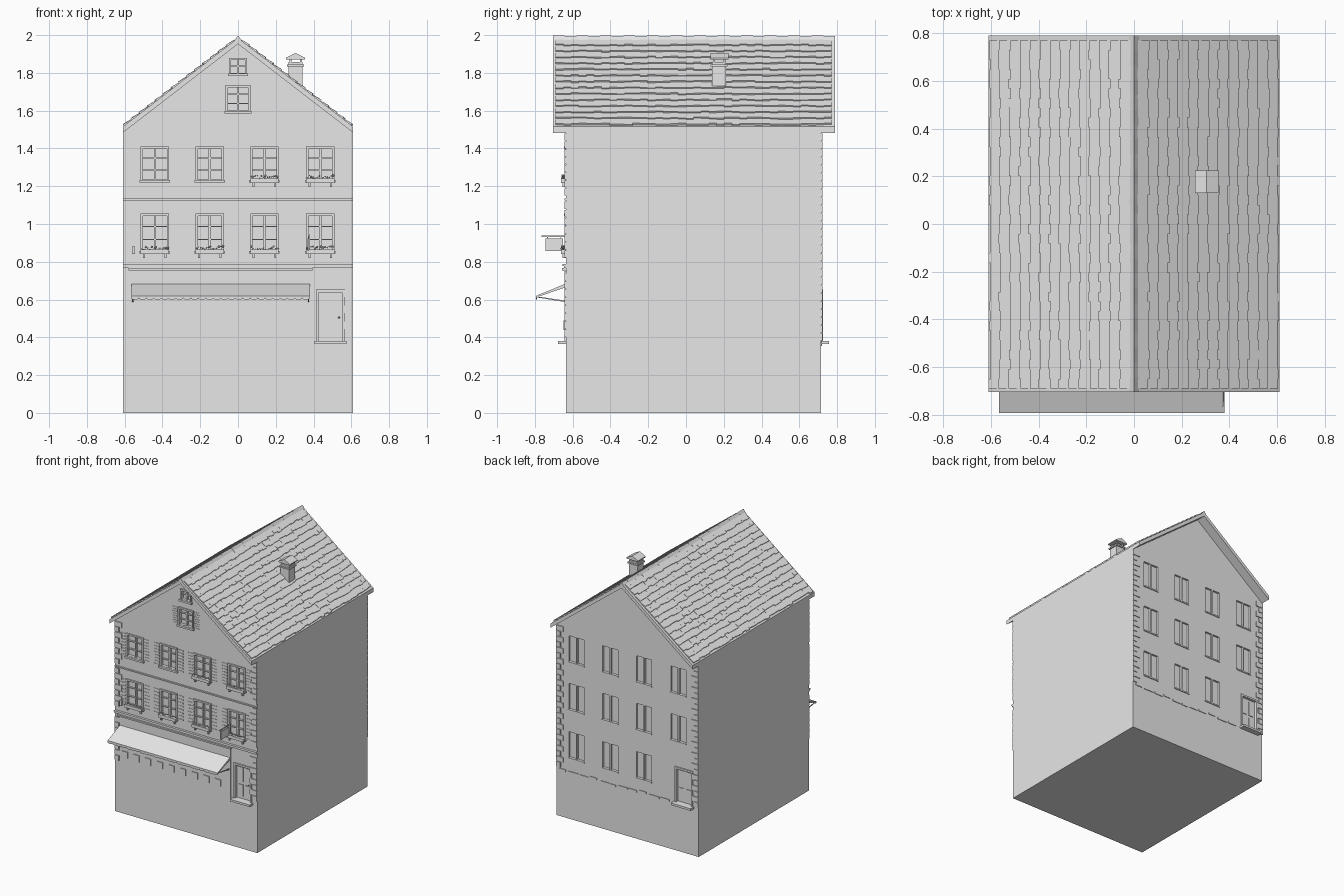
import bpy, bmesh, math, random
from mathutils import Matrix, Vector

random.seed(4)
cube = bpy.data.objects.get("Cube")
if cube:
    bpy.data.objects.remove(cube, do_unlink=True)

stone = bpy.data.materials.new("plain_grey")
stone.use_nodes = True
stone.diffuse_color = (0.8, 0.8, 0.8, 1)
stone.node_tree.nodes["Principled BSDF"].inputs["Base Color"].default_value = (0.8, 0.8, 0.8, 1)

HALF, FRONT, BACK = 0.61, -0.635, 0.715
EAVE, RIDGE = 1.515, 1.985


def box(bm, x0, x1, y0, y1, z0, z1, matrix=None):
    place = Matrix.Translation(((x0 + x1) / 2, (y0 + y1) / 2, (z0 + z1) / 2))
    size = Matrix.Diagonal((abs(x1 - x0), abs(y1 - y0), abs(z1 - z0), 1))
    bmesh.ops.create_cube(bm, size=1, matrix=(matrix or Matrix()) @ place @ size)


def plate(bm, x0, x1, z0, z1, out, side=-1, depth=0.004):
    """Box standing out from the front (-1) or back (1) wall."""
    wall = FRONT if side < 0 else BACK
    box(bm, x0, x1, wall - side * depth, wall + side * out, z0, z1)


def prism(bm, outline, axis, a, b):
    """Extrude an outline along x (outline is y,z) or y (outline is x,z)."""
    def point(u, v, w):
        return (w, u, v) if axis == "x" else (u, w, v)
    face = bm.faces.new([bm.verts.new(point(u, v, a)) for u, v in outline])
    geom = bmesh.ops.extrude_face_region(bm, geom=[face])["geom"]
    shift = Vector(point(0, 0, b - a))
    bmesh.ops.translate(bm, vec=shift, verts=[g for g in geom if isinstance(g, bmesh.types.BMVert)])


def finish(bm, name):
    bmesh.ops.recalc_face_normals(bm, faces=bm.faces)
    mesh = bpy.data.meshes.new(name)
    bm.to_mesh(mesh)
    bm.free()
    mesh.materials.append(stone)
    obj = bpy.data.objects.new(name, mesh)
    bpy.context.scene.collection.objects.link(obj)
    return obj


# Window layout: (centre x, half width, bottom, top)
columns = (-0.44, -0.15, 0.14, 0.435)
lower = [(x, 0.075, 0.85, 1.055) for x in columns]
upper = [(x, 0.075, 1.225, 1.41) for x in columns]
attic = [(0, 0.065, 1.59, 1.735), (0, 0.048, 1.79, 1.88)]
front_windows = lower + upper + attic
back_windows = [(-x, 0.065, z, z + 0.2) for z in (0.475, 0.85, 1.22) for x in columns
                if z > 0.5 or x < 0.4]

# House walls with a gabled top and recessed window openings
bm = bmesh.new()
prism(bm, [(-HALF, 0), (HALF, 0), (HALF, EAVE - 0.025), (0, RIDGE - 0.025), (-HALF, EAVE - 0.025)],
      "y", FRONT, BACK)
walls = finish(bm, "house_walls")
bm = bmesh.new()
for x, w, z0, z1 in front_windows:
    plate(bm, x - w + 0.01, x + w - 0.01, z0 + 0.01, z1 - 0.01, 0.05, -1, 0.022)
for x, w, z0, z1 in back_windows:
    for s in (-1, 1):
        plate(bm, x + s * 0.006, x + s * w, z0, z1, 0.05, 1, 0.015)
plate(bm, -0.55, -0.42, 0.38, 0.64, 0.05, 1, 0.015)
plate(bm, 0.425, 0.555, 0.38, 0.64, 0.05, -1, 0.015)
cutter = finish(bm, "opening_cutter")
cutter.hide_render = True
cutter.hide_viewport = True
cut = walls.modifiers.new("openings", "BOOLEAN")
cut.object = cutter
cut.operation = "DIFFERENCE"
cut.solver = "EXACT"

# Front window frames, glazing bars and sills
bm = bmesh.new()
for x, w, z0, z1 in front_windows:
    for s in (-1, 1):
        plate(bm, x + s * (w - 0.012), x + s * w, z0, z1, 0.008)
    plate(bm, x - w, x + w, z1 - 0.012, z1, 0.01)
    plate(bm, x - w - 0.006, x + w + 0.006, z0 - 0.006, z0 + 0.008, 0.016)
    plate(bm, x - 0.006, x + 0.006, z0, z1, -0.006, -1, 0.022)
    for k in ((1 / 3, 2 / 3) if w > 0.05 else (0.5,)):
        z = z0 + (z1 - z0) * k
        plate(bm, x - w + 0.01, x + w - 0.01, z - 0.003, z + 0.003, -0.008, -1, 0.022)
finish(bm, "front_window_frames")

# Back window sills
bm = bmesh.new()
for x, w, z0, z1 in back_windows:
    plate(bm, x - w - 0.004, x + w + 0.004, z0 - 0.01, z0, 0.006, 1)
finish(bm, "back_window_sills")

# Louvred shutters: shallow slats either side of each front window
bm = bmesh.new()
for x, w, z0, z1 in front_windows[:-1]:
    for s in (-1, 1):
        for k in range(8):
            z = z0 + 0.012 + (z1 - z0 - 0.024) * k / 7
            plate(bm, x + s * (w + 0.006), x + s * (w + 0.05), z - 0.006, z + 0.004, 0.003)
finish(bm, "shutter_slats")

# Flower boxes with brackets and plants
bm = bmesh.new()
plants = bmesh.new()
for x, w, z0, z1 in lower + upper[2:]:
    plate(bm, x - w, x + w, z0 - 0.008, z0 + 0.015, 0.026)
    for s in (-1, 1):
        plate(bm, x + s * 0.052, x + s * 0.062, z0 - 0.03, z0, 0.018)
    for k in range(14):
        spot = (x - w + 2 * w * (k + 0.5) / 14, FRONT - random.uniform(0.012, 0.022),
                z0 + random.uniform(0.012, 0.032))
        bmesh.ops.create_icosphere(plants, subdivisions=1, radius=random.uniform(0.004, 0.008),
                                   matrix=Matrix.Translation(spot))
finish(bm, "flower_boxes")
finish(plants, "flower_box_plants")

# Alternating corner stones on front and back
bm = bmesh.new()
for side, runs in ((-1, ((0.4, 0.74), (0.82, 1.12), (1.15, 1.48))), (1, ((0.38, 1.48),))):
    for z0, z1 in runs:
        n = round((z1 - z0) / 0.042)
        step = (z1 - z0) / n
        for k in range(n):
            width = 0.06 if k % 2 else 0.035
            for s in (-1, 1):
                plate(bm, s * (HALF - width), s * HALF, z0 + k * step + 0.002,
                      z0 + (k + 1) * step - 0.002, 0.007, side)
finish(bm, "corner_stones")

# Uneven plinth stones along the back
bm = bmesh.new()
x = -0.36
while x < 0.54:
    w = random.uniform(0.04, 0.09)
    z = 0.37 + random.uniform(-0.01, 0.012)
    plate(bm, x, x + w, z - 0.008, z + 0.006, 0.005, 1)
    x += w + random.uniform(0.005, 0.03)
finish(bm, "plinth_stones")

# Cornice and floor band
bm = bmesh.new()
plate(bm, -HALF, HALF, 0.768, 0.778, 0.012)
plate(bm, -HALF, HALF, 0.778, 0.788, 0.018)
plate(bm, -HALF, HALF, 1.125, 1.135, 0.008)
finish(bm, "floor_bands")

# Shop front with fascia and small display panels
bm = bmesh.new()
plate(bm, -0.57, 0.385, 0.37, 0.75, 0.007)
plate(bm, -0.58, 0.395, 0.755, 0.766, 0.022)
for k in range(9):
    x = -0.52 + k * 0.1
    plate(bm, x - 0.024, x + 0.024, 0.44, 0.49, 0.013)
finish(bm, "shop_front")

# Awning, scalloped valance and struts
bm = bmesh.new()
tip = -0.793
prism(bm, [(FRONT, 0.685), (tip, 0.62), (tip, 0.612), (FRONT, 0.665)], "x", -0.565, 0.38)
scallops = 24
w = 0.945 / scallops
for k in range(scallops):
    x = -0.565 + k * w
    arc = [(x + w * (1 + math.cos(math.pi * i / 6)) / 2,
            0.608 - 0.009 * math.sin(math.pi * i / 6)) for i in range(7)]
    prism(bm, arc + [(x, 0.62), (x + w, 0.62)], "y", tip, tip + 0.003)
for x in (-0.56, 0.37):
    prism(bm, [(FRONT, 0.594), (tip, 0.617), (tip, 0.612), (FRONT, 0.586)], "x", x, x + 0.006)
finish(bm, "awning")

# Doors: frames, leaf panels, knob and steps
bm = bmesh.new()
for side, x in ((-1, 0.49), (1, -0.485)):
    for s in (-1, 1):
        plate(bm, x + s * 0.064, x + s * 0.076, 0.38, 0.65, 0.009, side)
        for z0, z1 in ((0.40, 0.49), (0.51, 0.625)):
            plate(bm, x + s * 0.01, x + s * 0.05, z0, z1, -0.01, side, 0.016)
    plate(bm, x - 0.076, x + 0.076, 0.638, 0.652, 0.009, side)
    plate(bm, x - 0.085, x + 0.085, 0.364, 0.38, 0.043, side)
bmesh.ops.create_icosphere(bm, subdivisions=1, radius=0.006,
                           matrix=Matrix.Translation((0.535, FRONT, 0.505)))
finish(bm, "doors_and_steps")

# Hanging sign on a bar, and a small wall lamp
bm = bmesh.new()
box(bm, 0.369, 0.377, -0.745, -0.65, 0.858, 0.922)
box(bm, 0.37, 0.376, -0.765, FRONT, 0.932, 0.938)
for y in (-0.735, -0.665):
    box(bm, 0.371, 0.375, y, y + 0.004, 0.92, 0.934)
plate(bm, 0.366, 0.38, 0.84, 0.945, 0.006)
finish(bm, "hanging_sign")
bm = bmesh.new()
plate(bm, -0.56, -0.545, 0.84, 0.88, 0.018)
finish(bm, "wall_lamp")

# Roof slab
bm = bmesh.new()
prism(bm, [(HALF, EAVE), (0, RIDGE), (-HALF, EAVE), (-HALF, EAVE - 0.032),
           (0, RIDGE - 0.032), (HALF, EAVE - 0.032)], "y", -0.705, 0.79)
finish(bm, "roof_slab")

# Overlapping roof tiles in uneven courses
bm = bmesh.new()
pitch = math.atan2(RIDGE - EAVE, HALF)
length = math.hypot(RIDGE - EAVE, HALF)
courses, tiles = 14, 36
row = (length - 0.03) / courses
wide = 1.46 / tiles
for s in (-1, 1):
    slope = Matrix.Translation((s * HALF, 0, EAVE)) @ Matrix.Rotation(s * pitch, 4, "Y")
    for c in range(courses):
        for t in range(tiles):
            low = 0.012 + c * row + random.uniform(-0.006, 0.006)
            y = -0.69 + t * wide
            tilt = slope @ Matrix.Translation((-s * low, 0, 0)) @ Matrix.Rotation(s * -0.13, 4, "Y")
            box(bm, 0, -s * (row + 0.008), y, y + wide, 0.0, 0.01, tilt)
finish(bm, "roof_tiles")

# Ridge caps
bm = bmesh.new()
caps = 24
for k in range(caps):
    y = -0.705 + k * 1.495 / caps
    lift = 0.002 * (k % 2)
    prism(bm, [(-0.02, 1.972), (0, 1.998 - lift), (0.02, 1.972), (0.015, 1.966), (-0.015, 1.966)],
          "y", y, y + 1.495 / caps)
finish(bm, "ridge_caps")

# Chimney with stepped collar, posts and a small gabled cap
bm = bmesh.new()
box(bm, 0.268, 0.342, 0.138, 0.212, 1.70, 1.84)
box(bm, 0.26, 0.35, 0.13, 0.22, 1.835, 1.845)
box(bm, 0.268, 0.342, 0.138, 0.212, 1.845, 1.858)
for x in (0.272, 0.328):
    for y in (0.142, 0.198):
        box(bm, x, x + 0.01, y, y + 0.01, 1.855, 1.885)
prism(bm, [(0.255, 1.88), (0.305, 1.905), (0.355, 1.88), (0.355, 1.872), (0.255, 1.872)],
      "y", 0.13, 0.225)
finish(bm, "chimney")
